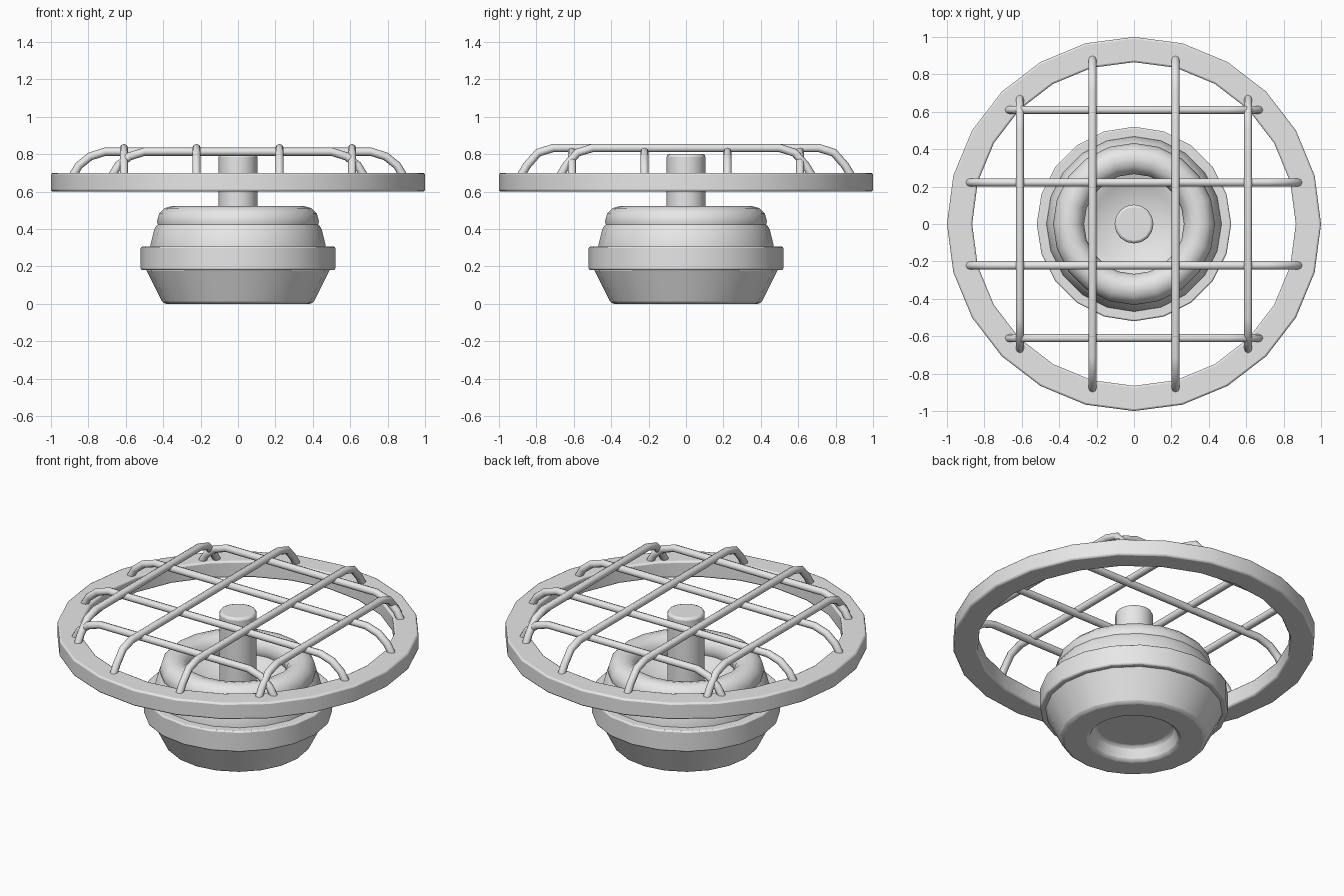
import bpy, bmesh, math
from math import cos, sin, pi, radians

old = bpy.data.objects.get("Cube")
if old:
    bpy.data.objects.remove(old, do_unlink=True)

grey = bpy.data.materials.new("plain grey")
grey.use_nodes = True
grey.diffuse_color = (0.8, 0.8, 0.8, 1)
grey.node_tree.nodes["Principled BSDF"].inputs["Base Color"].default_value = (0.8, 0.8, 0.8, 1)


def finish(obj, angle=40):
    """Give the part its material and smooth shading."""
    obj.data.materials.clear()
    obj.data.materials.append(grey)
    bpy.ops.object.select_all(action="DESELECT")
    obj.select_set(True)
    bpy.context.view_layer.objects.active = obj
    bpy.ops.object.shade_smooth_by_angle(angle=radians(angle))


def lathe(name, profile, sides, closed=True, bevel=0.0):
    """Turn an (r, z) profile around the z axis."""
    bm = bmesh.new()
    verts = [bm.verts.new((r, 0, z)) for r, z in profile]
    pairs = list(zip(verts, verts[1:]))
    if closed:
        pairs.append((verts[-1], verts[0]))
    edges = [bm.edges.new(p) for p in pairs]
    bmesh.ops.spin(bm, geom=verts + edges, cent=(0, 0, 0), axis=(0, 0, 1),
                   angle=2 * pi, steps=sides)
    bmesh.ops.remove_doubles(bm, verts=bm.verts, dist=0.0005)
    bmesh.ops.recalc_face_normals(bm, faces=bm.faces)
    mesh = bpy.data.meshes.new(name)
    bm.to_mesh(mesh)
    bm.free()
    obj = bpy.data.objects.new(name, mesh)
    bpy.context.collection.objects.link(obj)
    finish(obj)
    if bevel:
        mod = obj.modifiers.new("soft_edges", "BEVEL")
        mod.width = bevel
        mod.segments = 2
        mod.limit_method = "ANGLE"
        mod.angle_limit = radians(30)
    return obj


def wire(name, along_x, offset, reach, height):
    """Guard wire: straight across the top, bent down into the ring at both ends."""
    bend = [(0.0, 0.66), (0.01, 0.69), (0.04, 0.74), (0.10, height - 0.025), (0.18, height)]
    half = [(reach - d, z) for d, z in bend]
    path = half + [(-t, z) for t, z in reversed(half)]
    curve = bpy.data.curves.new(name + "_path", "CURVE")
    curve.dimensions = "3D"
    curve.bevel_depth = 0.022
    curve.bevel_resolution = 2
    curve.use_fill_caps = True
    spline = curve.splines.new("POLY")
    spline.points.add(len(path) - 1)
    for point, (t, z) in zip(spline.points, path):
        point.co = (t, offset, z, 1) if along_x else (offset, t, z, 1)
    helper = bpy.data.objects.new(name + "_path", curve)
    bpy.context.collection.objects.link(helper)
    graph = bpy.context.evaluated_depsgraph_get()
    mesh = bpy.data.meshes.new_from_object(helper.evaluated_get(graph))
    bpy.data.objects.remove(helper, do_unlink=True)
    obj = bpy.data.objects.new(name, mesh)
    bpy.context.collection.objects.link(obj)
    finish(obj, 60)


# Housing: tapered base with a shallow recess underneath
lathe("base", [(0, 0.08), (0.22, 0.08), (0.25, 0), (0.40, 0), (0.495, 0.19), (0, 0.19)],
      20, closed=False, bevel=0.015)
# Band around the widest part
lathe("band", [(0.42, 0.18), (0.52, 0.18), (0.52, 0.305), (0.42, 0.305)], 20, bevel=0.008)
# Upper shell, open at the top with a dished floor
lathe("upper_shell", [(0.40, 0.28), (0.47, 0.28), (0.467, 0.32), (0.447, 0.40), (0.43, 0.425),
                      (0.30, 0.425), (0.22, 0.38), (0.12, 0.35), (0, 0.34), (0, 0.28)],
      20, closed=False)
# Rounded roll around the opening
roll = [(0.35 + 0.083 * cos(a), 0.44 + 0.083 * sin(a))
        for a in (2 * pi * i / 12 for i in range(12))]
lathe("top_roll", roll, 20)
# Central post
lathe("post", [(0, 0.30), (0.104, 0.30), (0.104, 0.80), (0, 0.80)], 16, closed=False, bevel=0.014)
# Large outer ring
lathe("guard_ring", [(0.865, 0.60), (1.0, 0.60), (1.0, 0.70), (0.865, 0.70)], 24, bevel=0.01)

# Crossed guard wires
for direction, along_x, height in (("cross", True, 0.813), ("lengthwise", False, 0.833)):
    for place, offset, reach in (("outer", 0.61, 0.68), ("inner", 0.222, 0.89)):
        for side, sign in (("positive", 1), ("negative", -1)):
            wire(f"{direction}_wire_{place}_{side}", along_x, sign * offset, reach, height)
